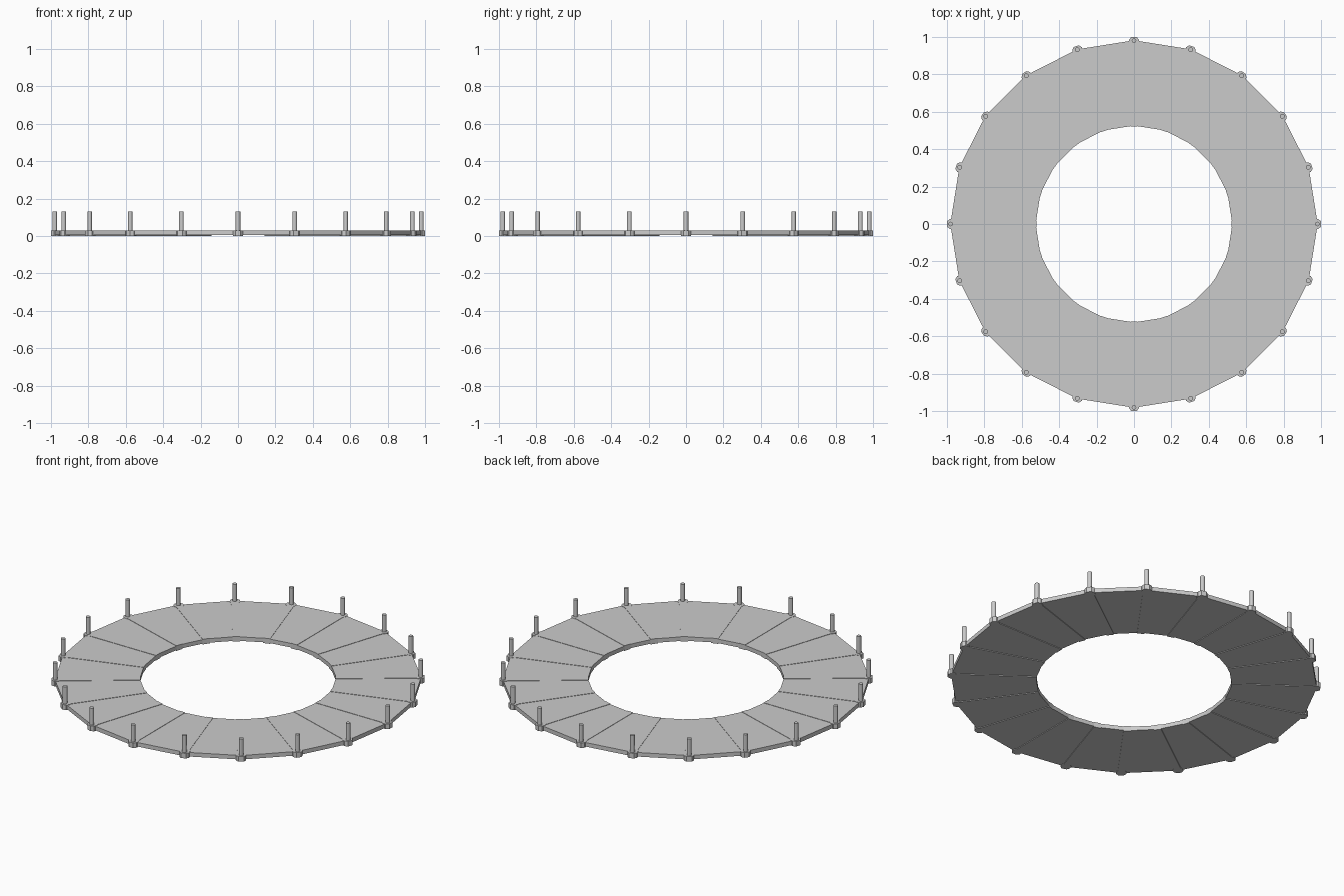
import bpy, bmesh
from math import sin, cos, pi

if "Cube" in bpy.data.objects:
    bpy.data.objects.remove(bpy.data.objects["Cube"])

N = 20
STEP = 2 * pi / N


def prism(name, pts, z0, z1):
    """Extrude a flat outline between two heights."""
    bm = bmesh.new()
    lo = [bm.verts.new((x, y, z0)) for x, y in pts]
    hi = [bm.verts.new((x, y, z1)) for x, y in pts]
    bm.faces.new(lo[::-1])
    bm.faces.new(hi)
    n = len(pts)
    for i in range(n):
        j = (i + 1) % n
        bm.faces.new((lo[i], lo[j], hi[j], hi[i]))
    me = bpy.data.meshes.new(name)
    bm.to_mesh(me)
    bm.free()
    ob = bpy.data.objects.new(name, me)
    bpy.context.collection.objects.link(ob)
    return ob


def polar(r, a):
    return (r * cos(a), r * sin(a))


# radial beam outline with a chamfered, slightly wider outer head
half = [(0.522, -0.02), (0.955, -0.02), (0.963, -0.027),
        (0.985, -0.027), (1.0, -0.014)]
beam_outline = half + [(x, -y) for x, y in reversed(half)]
pin_outline = [(0.98 + 0.0125 * cos(i * pi / 6), 0.0125 * sin(i * pi / 6))
               for i in range(12)]

for k in range(N):
    a = k * STEP
    # deck panel spanning two neighbouring beams
    prism(f"deck_panel_{k}",
          [polar(0.526, a), polar(0.982, a),
           polar(0.982, a + STEP), polar(0.526, a + STEP)], 0.004, 0.028)
    # support beam
    beam = prism(f"radial_beam_{k}", beam_outline, 0.0, 0.03)
    beam.rotation_euler.z = a
    # upright post
    post = prism(f"upright_post_{k}", pin_outline, 0.02, 0.13)
    post.rotation_euler.z = a
